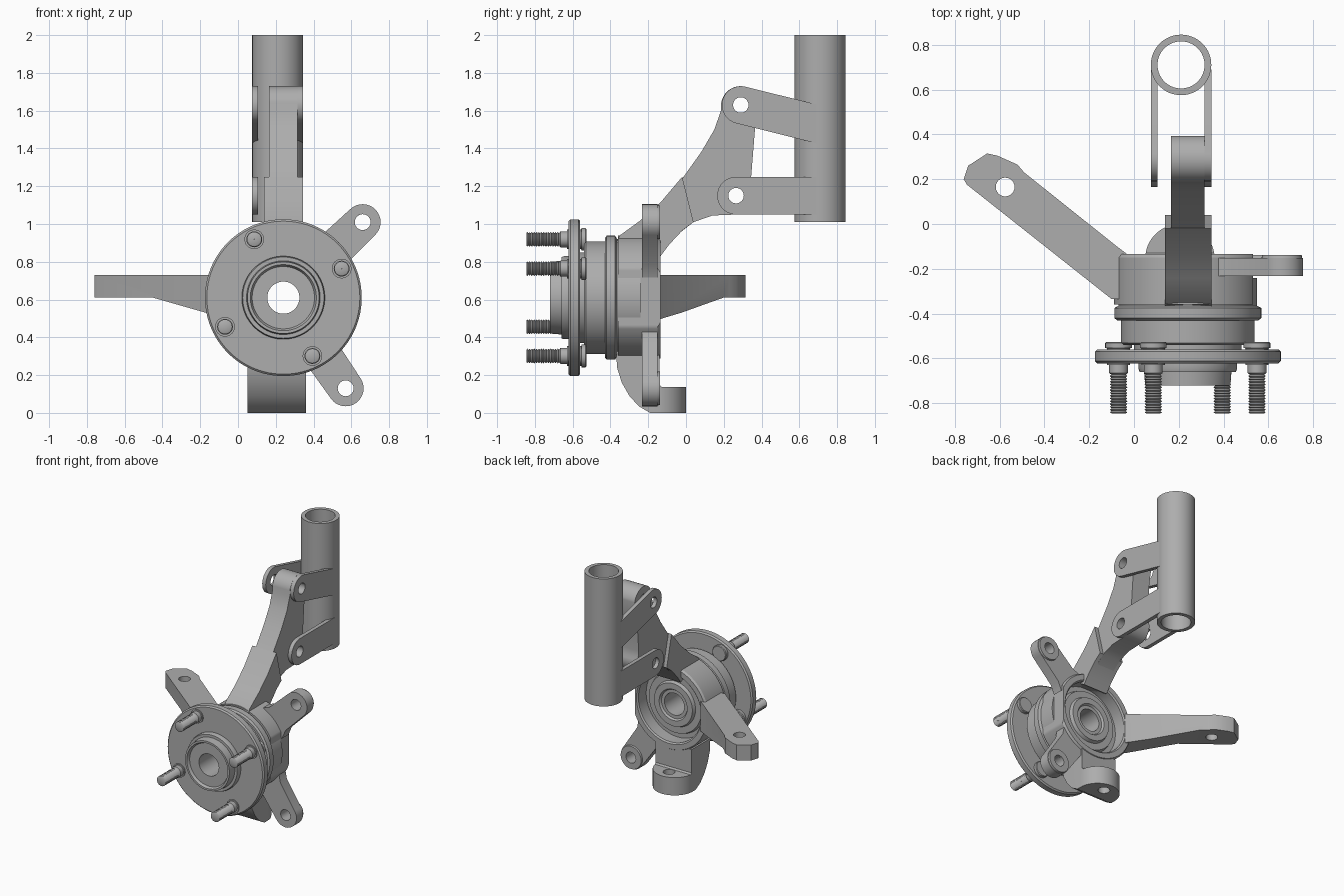
import bpy, bmesh, math
from mathutils import Vector

if "Cube" in bpy.data.objects:
    bpy.data.objects.remove(bpy.data.objects["Cube"])

steel = bpy.data.materials.new("grey steel")
steel.use_nodes = True
GREY = (0.42, 0.42, 0.42, 1)
steel.diffuse_color = GREY
steel.node_tree.nodes["Principled BSDF"].inputs["Base Color"].default_value = GREY

HUB = (0.24, 0.61)          # wheel axis, x and z


def finish(name, bm):
    bmesh.ops.recalc_face_normals(bm, faces=bm.faces)
    mesh = bpy.data.meshes.new(name)
    bm.to_mesh(mesh)
    bm.free()
    mesh.materials.append(steel)
    obj = bpy.data.objects.new(name, mesh)
    bpy.context.collection.objects.link(obj)
    return obj


def place(axis, a, b, t):
    # 2D point (a, b) at depth t along the given axis
    return {"x": (t, a, b), "y": (a, t, b), "z": (a, b, t)}[axis]


def prism(name, axis, pts, lo, hi):
    bm = bmesh.new()
    face = bm.faces.new([bm.verts.new(place(axis, a, b, lo)) for a, b in pts])
    new = bmesh.ops.extrude_face_region(bm, geom=[face])["geom"]
    shift = Vector(place(axis, 0, 0, hi - lo))
    bmesh.ops.translate(bm, verts=[g for g in new if isinstance(g, bmesh.types.BMVert)], vec=shift)
    return finish(name, bm)


def lathe(name, axis, centre, profile, steps=64):
    # closed (radius, depth) loop turned about an axis
    bm = bmesh.new()
    rings = []
    for i in range(steps):
        t = math.tau * i / steps
        rings.append([bm.verts.new(place(axis, centre[0] + r * math.cos(t),
                                         centre[1] + r * math.sin(t), d)) for r, d in profile])
    n = len(profile)
    for i in range(steps):
        p, q = rings[i], rings[(i + 1) % steps]
        for j in range(n):
            k = (j + 1) % n
            bm.faces.new((p[j], p[k], q[k], q[j]))
    return finish(name, bm)


def arc(cx, cy, r, start, end, n=16):
    return [(cx + r * math.cos(math.radians(start + (end - start) * i / n)),
             cy + r * math.sin(math.radians(start + (end - start) * i / n))) for i in range(n + 1)]


def boolean(obj, tool, operation="DIFFERENCE"):
    mod = obj.modifiers.new("cut", "BOOLEAN")
    mod.operation, mod.object, mod.solver = operation, tool, "EXACT"
    bpy.context.view_layer.objects.active = obj
    bpy.ops.object.modifier_apply(modifier=mod.name)
    bpy.data.objects.remove(tool)


def drill(obj, axis, x, y, r):
    boolean(obj, prism("drill", axis, arc(x, y, r, 0, 345, 23), -3, 3))


# Wheel flange with its raised pilot and through bore
flange = lathe("hub_flange", "y", HUB, [
    (.085, -.70), (.165, -.70), (.175, -.72), (.19, -.72), (.195, -.66), (.215, -.66),
    (.22, -.645), (.22, -.622), (.405, -.622), (.415, -.612), (.415, -.57), (.405, -.56),
    (.24, -.56), (.24, -.50), (.085, -.50)], 96)

# Bearing housing with stepped outside
lathe("bearing_housing", "y", HUB, [
    (.085, -.54), (.285, -.54), (.298, -.53), (.298, -.43), (.315, -.43), (.328, -.42),
    (.328, -.375), (.31, -.365), (.31, -.24), (.235, -.24), (.225, -.21), (.175, -.21),
    (.165, -.185), (.12, -.185), (.11, -.2), (.085, -.2)], 96)

# Knuckle ring, flattened on the left side
ring = lathe("knuckle_ring", "y", HUB, [
    (.27, -.145), (.28, -.135), (.32, -.135), (.33, -.15), (.33, -.36), (.27, -.36)], 96)
boolean(ring, prism("flat", "x", [(-1, 0), (1, 0), (1, 2), (-1, 2)], .532, 1))

# Wheel studs with threads, collars and heads
pitch, threads = .0125, 14
for k in range(4):
    a = math.radians(26.5 + 90 * k)
    spot = (HUB[0] + .345 * math.cos(a), HUB[1] + .345 * math.sin(a))
    rod = [(.001, -.845), (.032, -.845)]
    for i in range(threads):
        rod += [(.039, -.841 + pitch * i), (.032, -.841 + pitch * (i + .5))]
    rod += [(.042, -.665), (.042, -.63), (.052, -.63), (.052, -.555),
            (.06, -.553), (.06, -.532), (.055, -.527), (.001, -.527)]
    lathe("wheel_stud_%d" % (k + 1), "y", spot, rod, 24)

# Brake caliper ears
for name, x, z in (("upper_caliper_ear", .66, 1.01), ("lower_caliper_ear", .57, .13)):
    out = Vector((x - HUB[0], z - HUB[1]))
    reach, heading = out.length, math.degrees(math.atan2(out.y, out.x))
    out.normalize()
    side = Vector((-out.y, out.x))
    root = Vector(HUB) + out * .29
    neck = Vector(HUB) + out * .36
    tip = arc(x, z, .095, heading - 90, heading + 90)
    pts = [root - side * .13, neck - side * .1] + tip + [neck + side * .1, root + side * .13]
    ear = prism(name, "y", pts, -.232, -.152)
    drill(ear, "y", x, z, .042)
    lathe(name + "_pad", "y", (x, z), [(.042, -.16), (.042, -.138), (.088, -.138), (.092, -.16)], 32)

# Steering arm, deeper towards the hub
arm = prism("steering_arm", "z", [
    (-.03, -.335), (-.1, -.335), (-.745, .175), (-.76, .2), (-.74, .26), (-.655, .315),
    (-.61, .305), (-.52, .265), (-.49, .23), (-.07, -.105), (-.03, -.135)], .4, .73)
boolean(arm, prism("arm_taper", "y", [
    (-1, .61), (-.45, .61), (-.17, .53), (0, .49), (0, .8), (-1, .8)], -1, 1), "INTERSECT")
drill(arm, "z", -.575, .165, .042)

# Ball joint foot, curved from the side and rounded in plan
foot = prism("ball_joint_foot", "x", [
    (-.37, .33), (-.365, .24), (-.34, .16), (-.3, .09), (-.25, .035), (-.19, 0), (0, 0),
    (0, .138), (-.13, .138), (-.14, .15), (-.14, .33)], 0, .5)
boolean(foot, prism("foot_plan", "z", [(.05, -.5), (.36, -.5)]
                    + arc(.205, -.155, .155, 0, 180, 32), -.1, .5), "INTERSECT")
drill(foot, "z", .205, -.085, .042)

# Upright arm: wide root and narrower blade
prism("upright_root", "x", [
    (-.37, .9), (-.35, .94), (-.24, 1.02), (-.13, 1.12), (-.02, 1.25), (.04, 1.01),
    (-.02, .965), (-.09, .89), (-.135, .83), (-.2, .87)], .138, .345)
blade = prism("upright_blade", "x", [
    (-.15, 1.02), (-.13, 1.11), (-.02, 1.24), (.08, 1.38), (.15, 1.5), (.185, 1.6)]
    + arc(.29, 1.625, .105, 170, 10) + [(.365, 1.5), (.345, 1.25)]
    + arc(.265, 1.15, .1, 30, -90, 10) + [(.14, 1.045), (.04, 1.01), (-.05, .94)], .165, .315)

# Strut clamp tube
lathe("strut_tube", "z", (.21, .71), [(.105, 1.01), (.135, 1.01), (.135, 2), (.105, 2)])

# Clamp plates on both sides of the blade
pivots = (("upper", .29, 1.63, -14), ("lower", .265, 1.15, 0))
for level, y, z, tilt in pivots:
    end_y, drop = .69, math.tan(math.radians(tilt))
    nose = arc(y, z, .1, 90 + tilt, 270 + tilt)
    low, high = nose[-1], nose[0]
    pts = nose + [(end_y, low[1] + (end_y - low[0]) * drop), (end_y, high[1] + (end_y - high[0]) * drop)]
    for hand, x in (("right", .075), ("left", .315)):
        plate = prism("%s_%s_clamp_plate" % (level, hand), "x", pts, x, x + .03)
        drill(plate, "x", y, z, .041)
    drill(blade, "x", y, z, .041)

# Smooth the round surfaces, keep the edges crisp
bpy.ops.object.select_all(action="DESELECT")
for obj in bpy.context.scene.objects:
    if obj.type == "MESH":
        obj.select_set(True)
        bpy.context.view_layer.objects.active = obj
bpy.ops.object.shade_smooth_by_angle(angle=math.radians(30))
